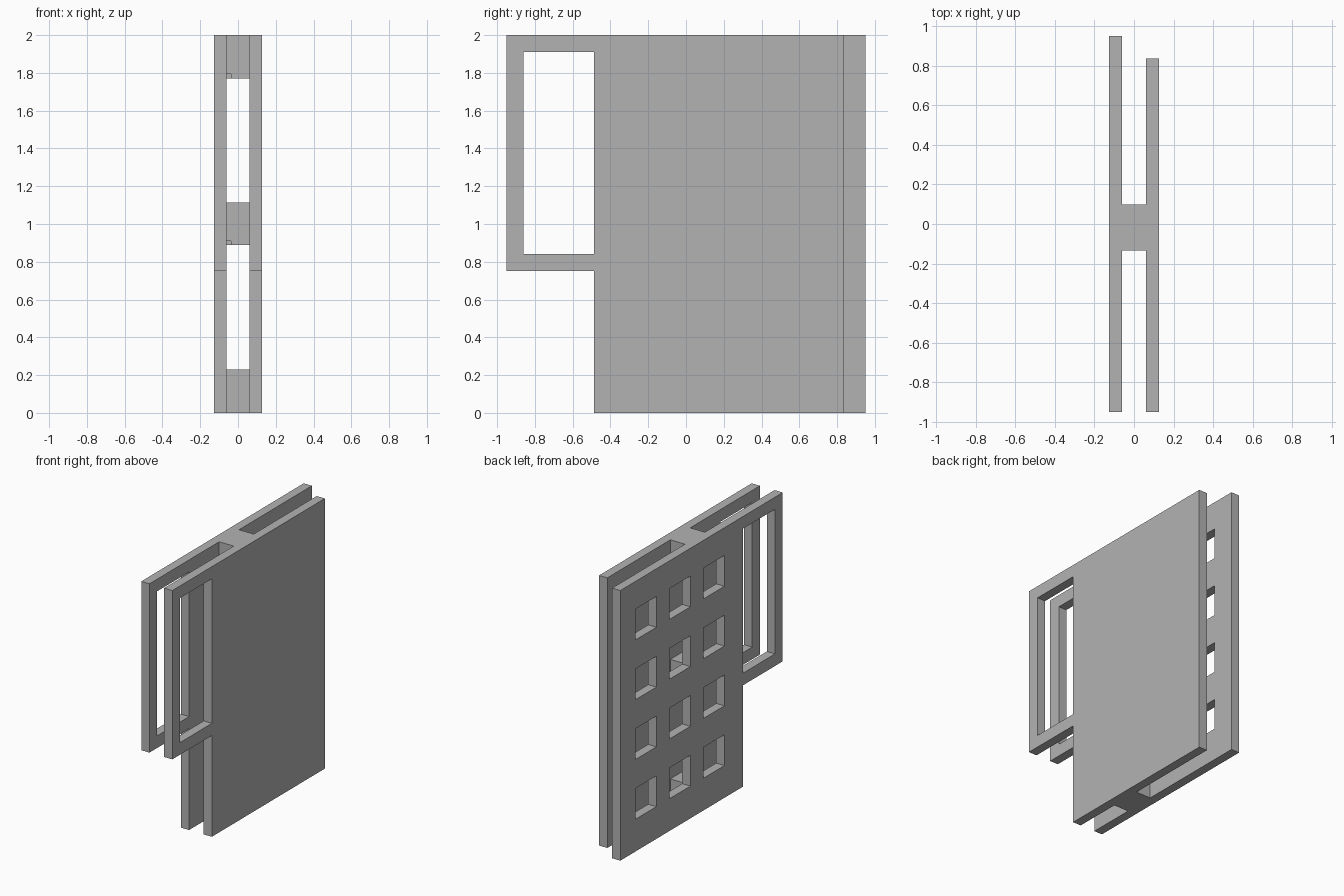
import bpy, bmesh
from mathutils import Vector

cube = bpy.data.objects.get("Cube")
if cube:
    bpy.data.objects.remove(cube, do_unlink=True)

grey = bpy.data.materials.new("plain_grey")
grey.use_nodes = True
grey.diffuse_color = (0.45, 0.45, 0.45, 1)
grey.node_tree.nodes["Principled BSDF"].inputs["Base Color"].default_value = (0.45, 0.45, 0.45, 1)


def finish(name, bm):
    bmesh.ops.recalc_face_normals(bm, faces=bm.faces)
    mesh = bpy.data.meshes.new(name)
    bm.to_mesh(mesh)
    bm.free()
    mesh.materials.append(grey)
    obj = bpy.data.objects.new(name, mesh)
    bpy.context.collection.objects.link(obj)
    return obj


def boxes(name, bounds):
    """One object made of axis-aligned boxes given as (low, high) corners."""
    bm = bmesh.new()
    for low, high in bounds:
        low, high = Vector(low), Vector(high)
        verts = bmesh.ops.create_cube(bm, size=1)["verts"]
        bmesh.ops.scale(bm, vec=high - low, verts=verts)
        bmesh.ops.translate(bm, vec=(low + high) / 2, verts=verts)
    return finish(name, bm)


def panel(name, x0, x1, back):
    """Stepped side outline extruded through the panel thickness."""
    outline = [(FRONT, STEP), (BODY, STEP), (BODY, 0), (back, 0), (back, 2), (FRONT, 2)]
    bm = bmesh.new()
    face = bm.faces.new([bm.verts.new((x0, y, z)) for y, z in outline])
    extruded = bmesh.ops.extrude_face_region(bm, geom=[face])["geom"]
    verts = [v for v in extruded if isinstance(v, bmesh.types.BMVert)]
    bmesh.ops.translate(bm, vec=(x1 - x0, 0, 0), verts=verts)
    return finish(name, bm)


def cut(obj, cutter):
    mod = obj.modifiers.new("cut", "BOOLEAN")
    mod.operation = "DIFFERENCE"
    mod.solver = "EXACT"
    mod.object = cutter
    cutter.hide_render = True
    bpy.context.view_layer.objects.active = obj
    bpy.ops.object.modifier_apply(modifier=mod.name)


FRONT, BODY, STEP = -0.95, -0.487, 0.75
OUTER, INNER = 0.127, 0.06

# Two parallel panels, the left one shorter at the back
right_panel = panel("right_panel", -OUTER, -INNER, 0.95)
left_panel = panel("left_panel", INNER, OUTER, 0.835)

# Spacer blocks joining the panels
spacers = [boxes(f"{label}_spacer", [((-INNER, -0.135, z0), (INNER, 0.098, z1))])
           for label, z0, z1 in (("bottom", 0, 0.23), ("middle", 0.89, 1.115), ("top", 1.77, 2))]

# Tall opening in the front frame of both panels
opening = boxes("opening_cutter", [((-1, -0.86, 0.84), (1, BODY, 1.91))])
for side in (right_panel, left_panel):
    cut(side, opening)

# Grid of square windows through the right panel, slightly into the spacers
windows = boxes("window_cutter", [
    ((-0.3, y, z), (-0.037, y + 0.243, z + 0.228))
    for y in (-0.268, 0.13, 0.528)
    for z in (0.239 + 0.4425 * row for row in range(4))])
for part in [right_panel] + spacers:
    cut(part, windows)

for helper in (opening, windows):
    bpy.data.objects.remove(helper, do_unlink=True)
